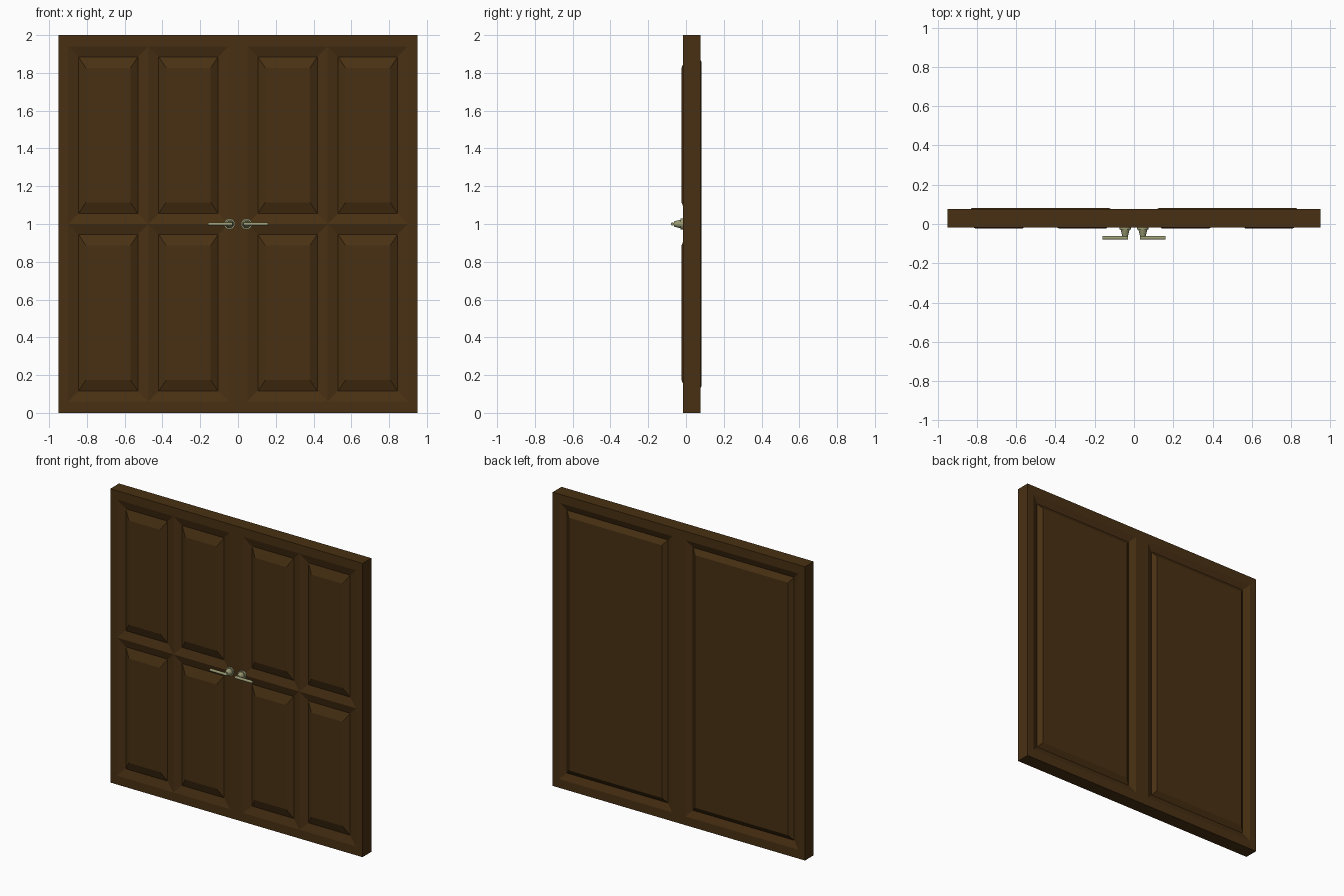
import bpy, bmesh, math
from mathutils import Matrix, Vector

if "Cube" in bpy.data.objects:
    bpy.data.objects.remove(bpy.data.objects["Cube"])

def material(name, rgb):
    m = bpy.data.materials.new(name)
    m.diffuse_color = (*rgb, 1)
    m.use_nodes = True
    m.node_tree.nodes["Principled BSDF"].inputs["Base Color"].default_value = m.diffuse_color
    return m

wood = material("dark wood", (0.066, 0.030, 0.0065))
brass = material("pale brass", (0.32, 0.32, 0.17))

def finish(bm, name, mat):
    bmesh.ops.remove_doubles(bm, verts=bm.verts, dist=1e-5)
    me = bpy.data.meshes.new(name)
    bm.to_mesh(me)
    bm.free()
    ob = bpy.data.objects.new(name, me)
    me.materials.append(mat)
    bpy.context.collection.objects.link(ob)
    return ob

def rect(x0, x1, z0, z1, y):
    return [(x0, y, z0), (x1, y, z0), (x1, y, z1), (x0, y, z1)]

def add_face(bm, pts, flip=False):
    vs = [bm.verts.new(p) for p in pts]
    bm.faces.new(vs[::-1] if flip else vs)

# Door face: grid of frame strips with raised-and-fielded panels in chosen cells
def door_side(bm, xs, zs, is_panel, y, rings, flip):
    for i in range(len(xs) - 1):
        for j in range(len(zs) - 1):
            x0, x1, z0, z1 = xs[i], xs[i + 1], zs[j], zs[j + 1]
            loop = rect(x0, x1, z0, z1, y)
            if is_panel(i, j):
                for dx, dz, ry in rings:
                    inner = rect(x0 + dx, x1 - dx, z0 + dz, z1 - dz, ry)
                    for k in range(4):
                        n = (k + 1) % 4
                        add_face(bm, [loop[k], loop[n], inner[n], inner[k]], flip)
                    loop = inner
            add_face(bm, loop, flip)

F, B = -0.017, 0.077
bm = bmesh.new()
# front: eight panels
door_side(bm, [-.95, -.9, -.475, -.05, .05, .475, .9, .95], [0, .06, 1.0, 1.94, 2],
          lambda i, j: i in (1, 2, 4, 5) and j in (1, 2), F,
          [(.055, .055, 0.0), (.095, .115, -0.024)], False)
# back: two tall panels
door_side(bm, [-.95, -.9, -.05, .05, .9, .95], [0, .06, 1.94, 2],
          lambda i, j: i in (1, 3) and j == 1, B,
          [(.045, .045, 0.058), (.075, .08, 0.081)], True)
# outer edges
o, p = rect(-.95, .95, 0, 2, F), rect(-.95, .95, 0, 2, B)
for k in range(4):
    n = (k + 1) % 4
    add_face(bm, [o[n], o[k], p[k], p[n]])
finish(bm, "double_door", wood)

# Lever handles
def cone(bm, x, y0, y1, r0, r1, seg=16):
    mat = Matrix.Translation((x, (y0 + y1) / 2, 1.0)) @ Matrix.Rotation(math.pi / 2, 4, 'X')
    bmesh.ops.create_cone(bm, cap_ends=True, segments=seg, radius1=r0, radius2=r1,
                          depth=abs(y1 - y0), matrix=mat)

for side, s in (("left", -1), ("right", 1)):
    bm = bmesh.new()
    x = s * 0.045
    cone(bm, x, F + .005, -0.029, 0.030, 0.030)   # rosette
    cone(bm, x, -0.028, -0.064, 0.023, 0.014)     # tapered neck
    mat = Matrix.Translation((s * 0.095, -0.071, 1.0)) @ Matrix.Rotation(math.pi / 2, 4, 'Y')
    bmesh.ops.create_cone(bm, cap_ends=True, segments=12, radius1=0.009, radius2=0.009,
                          depth=0.13, matrix=mat)  # lever bar
    finish(bm, side + "_handle", brass)
